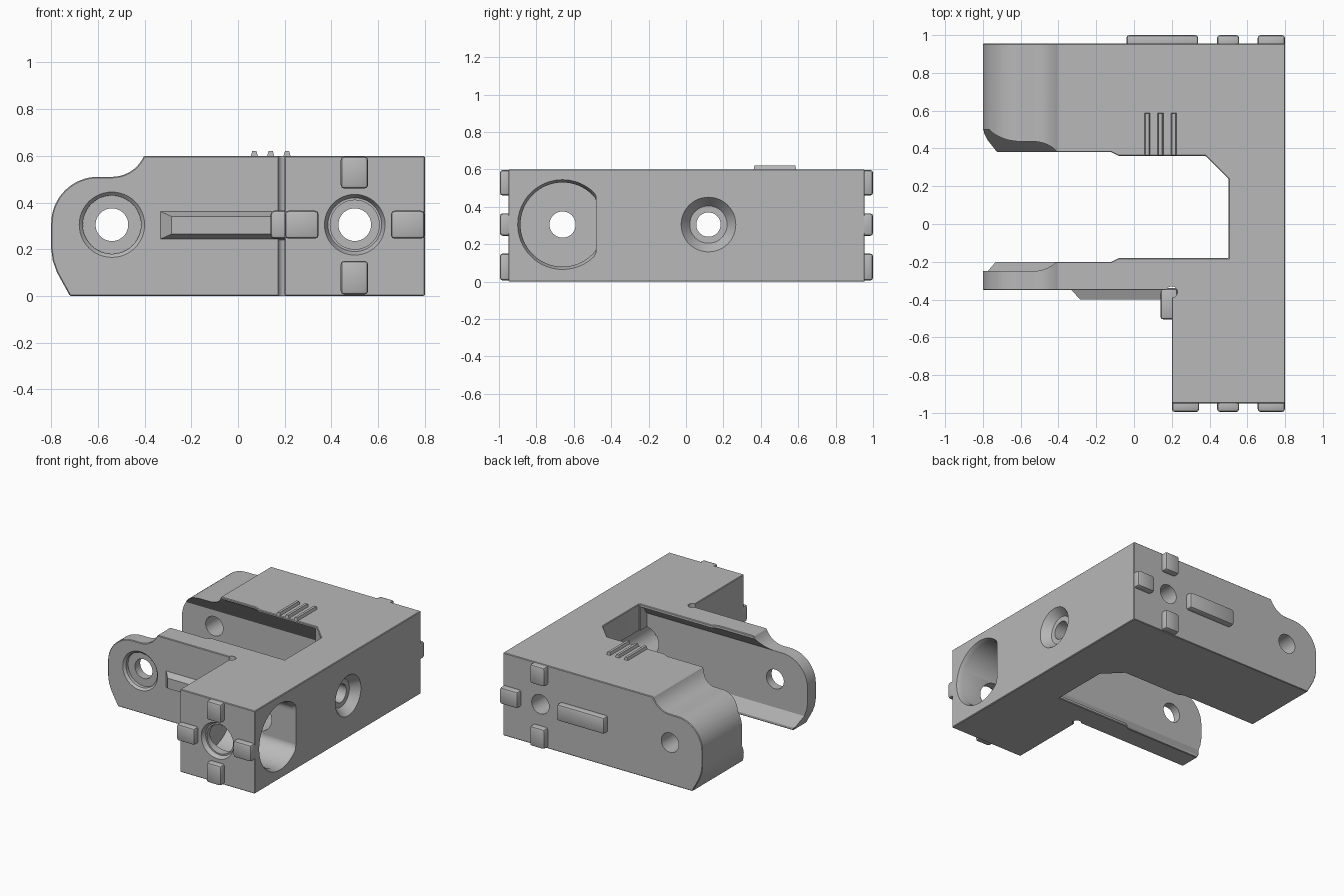
import bpy, bmesh
from math import sin, cos, radians, tau
from mathutils import Vector

if "Cube" in bpy.data.objects:
    bpy.data.objects.remove(bpy.data.objects["Cube"])

# One plain grey for the whole part
grey = bpy.data.materials.new("plain_grey")
grey.use_nodes = True
GREY = (0.48, 0.48, 0.48, 1)
grey.diffuse_color = GREY
grey.node_tree.nodes["Principled BSDF"].inputs["Base Color"].default_value = GREY

AXES = {
    "x": lambda u, v, d: (d, u, v),
    "y": lambda u, v, d: (u, d, v),
    "z": lambda u, v, d: (u, v, d),
}
MID = 0.305  # height of every bore


def loft(name, axis, start, end, points, end_points=None):
    """Closed solid between two outlines placed along an axis."""
    bm = bmesh.new()
    place = AXES[axis]
    a = [bm.verts.new(place(u, v, start)) for u, v in points]
    b = [bm.verts.new(place(u, v, end)) for u, v in (end_points or points)]
    bm.faces.new(a)
    bm.faces.new(b)
    for i in range(len(a)):
        j = (i + 1) % len(a)
        bm.faces.new((a[i], a[j], b[j], b[i]))
    bmesh.ops.recalc_face_normals(bm, faces=bm.faces)
    mesh = bpy.data.meshes.new(name)
    bm.to_mesh(mesh)
    bm.free()
    mesh.materials.append(grey)
    ob = bpy.data.objects.new(name, mesh)
    bpy.context.collection.objects.link(ob)
    return ob


def arc(u, v, r, a, b, n):
    angles = [radians(a + (b - a) * i / n) for i in range(n + 1)]
    return [(u + r * cos(t), v + r * sin(t)) for t in angles]


def circle(u, v, r, n=48):
    return [(u + r * cos(tau * i / n), v + r * sin(tau * i / n)) for i in range(n)]


def bake(ob):
    """Apply all modifiers."""
    graph = bpy.context.evaluated_depsgraph_get()
    graph.update()
    mesh = bpy.data.meshes.new_from_object(ob.evaluated_get(graph))
    ob.modifiers.clear()
    ob.data = mesh


def bevel(ob, width, segments=1):
    mod = ob.modifiers.new("bevel", "BEVEL")
    mod.width, mod.segments = width, segments
    mod.limit_method, mod.angle_limit = "ANGLE", radians(35)
    bake(ob)


def combine(ob, tool, operation="DIFFERENCE"):
    tool.hide_render = True
    mod = ob.modifiers.new("combine", "BOOLEAN")
    mod.object, mod.operation, mod.solver = tool, operation, "EXACT"
    bake(ob)
    bpy.data.objects.remove(tool)


def drill(axis, u, v, start, end, r, r_end=None):
    combine(frame, loft("drill", axis, start, end, circle(u, v, r),
                        circle(u, v, r_end or r)))


def block(name, x, y, z, width=0.015):
    ob = loft(name, "z", z[0], z[1],
              [(x[0], y[0]), (x[1], y[0]), (x[1], y[1]), (x[0], y[1])])
    bevel(ob, width, 2)
    return ob


# Frame: plan outline intersected with the side outline
plan = [(-.8, .955), (.8, .955), (.8, -.95), (.2, -.95), (.2, -.35),
        (-.8, -.35), (-.8, -.2), (-.12, -.2), (-.08, -.18), (.5, -.18),
        (.5, .24), (.38, .36), (-.08, .36), (-.12, .38), (-.8, .38)]
side = [(.8, 0), (.8, .6)]
side += arc(-.54, .66, .15, -23, -90, 10)
side += arc(-.6, .31, .2, 90, 180, 16)
side += [(-.8, .2), (-.793, .15), (-.775, .1), (-.72, 0)]
frame = loft("frame", "z", 0, .6, plan)
combine(frame, loft("side_outline", "y", -1.2, 1.2, side), "INTERSECT")
bevel(frame, .012)

# Sloped recesses inside the two arms
combine(frame, loft("thick_recess", "x", -.9, .37,
                    [(.3, .015), (.385, .015), (.5, .18),
                     (.5, .42), (.385, .585), (.3, .585)]))
combine(frame, loft("thin_recess", "x", -.9, .49,
                    [(-.1, .02), (-.2, .02), (-.25, .1),
                     (-.25, .51), (-.2, .58), (-.1, .58)]))

# Wide side socket with one flat wall, and its chamfered mouth


def socket_outline(r):
    return [(min(y, -.48), z) for y, z in circle(-.66, MID, r, 64)]


combine(frame, loft("socket", "x", .26, .9, socket_outline(.225)))
combine(frame, loft("socket_mouth", "x", .77, .81,
                    socket_outline(.225), socket_outline(.245)))
drill("x", -.66, MID, .1, .4, .07)

# Bores along the depth: block, then arm ends
drill("y", .5, MID, -1.1, 1.1, .07)
drill("y", .5, MID, -.6, .37, .105)
drill("y", .5, MID, -1.1, -.8, .105)
drill("y", .5, MID, -.96, -.92, .135, .115)
drill("y", -.54, MID, -1.1, 1.1, .07)
drill("y", -.54, MID, -.5, -.31, .125)
drill("y", -.54, MID, -.355, -.335, .145, .125)

# Countersunk hole through the spine, and corner relief
drill("x", .12, MID, .4, .9, .065)
drill("x", .12, MID, .74, .805, .1, .15)
drill("z", .2, -.36, -.1, .7, .03)

# Locating pads in a cross on both end faces
low, mid, high = (.006, .15), (.245, .365), (.46, .597)
for label, y in (("front", (-.995, -.93)), ("back", (.93, 1.0))):
    block(label + "_pad_top", (.44, .557), y, high)
    block(label + "_pad_bottom", (.44, .557), y, low)
    block(label + "_pad_side", (.655, .799), y, mid)
block("front_pad_inner", (.201, .345), (-.995, -.93), mid)
block("back_bar", (-.04, .34), (.93, 1.0), mid)
block("corner_pad", (.14, .23), (-.505, -.34), mid)

# Sloped bar on the outside of the thin arm
loft("arm_bar", "y", -.34, -.4,
     [(-.34, .24), (.22, .24), (.22, .365), (-.34, .365)],
     [(-.285, .265), (.22, .265), (.22, .34), (-.285, .34)])

# Three grip ridges on top
for i in range(3):
    x = .07 + i * .07
    loft("grip_ridge", "z", .59, .62,
         [(x - .018, .36), (x + .018, .36), (x + .018, .59), (x - .018, .59)],
         [(x - .009, .365), (x + .009, .365), (x + .009, .585), (x - .009, .585)])

# Smooth curves, crisp edges
bpy.ops.object.select_all(action="DESELECT")
for ob in bpy.context.collection.objects:
    if ob.type == "MESH" and grey.name in ob.data.materials:
        ob.select_set(True)
        bpy.context.view_layer.objects.active = ob
bpy.ops.object.shade_smooth_by_angle(angle=radians(30))
